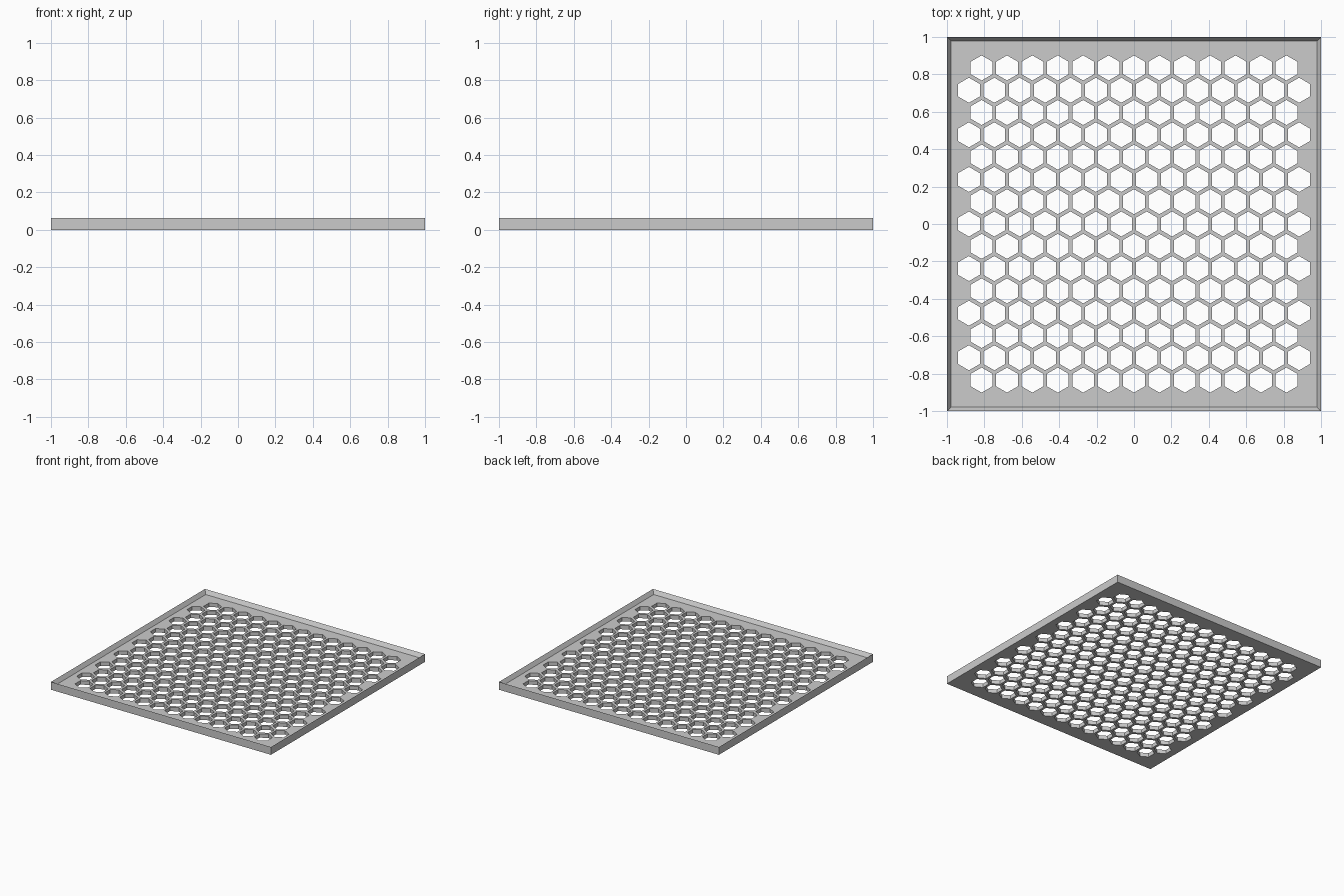
import bpy, bmesh, math
from mathutils import Matrix

HEIGHT, FLOOR, RIM = 0.064, 0.032, 0.03
STEP_X, STEP_Y, HEX_R = 0.1358, 0.1192, 0.067
ROWS = 15

default = bpy.data.objects.get("Cube")
if default:
    bpy.data.objects.remove(default, do_unlink=True)

# Single matte grey
grey = bpy.data.materials.new("light_grey")
grey.use_nodes = True
colour = (0.6, 0.6, 0.6, 1)
grey.diffuse_color = colour
grey.node_tree.nodes["Principled BSDF"].inputs["Base Color"].default_value = colour


def make_object(name, bm):
    mesh = bpy.data.meshes.new(name)
    bm.to_mesh(mesh)
    bm.free()
    mesh.materials.append(grey)
    obj = bpy.data.objects.new(name, mesh)
    bpy.context.collection.objects.link(obj)
    return obj


# Shallow square tray: a slab whose top is inset and sunk to leave a rim
bm = bmesh.new()
bmesh.ops.create_cube(bm, size=2, matrix=Matrix.Translation((0, 0, HEIGHT / 2))
                      @ Matrix.Diagonal((1, 1, HEIGHT / 2, 1)))
bm.normal_update()
top = max(bm.faces, key=lambda f: f.calc_center_median().z)
bmesh.ops.inset_region(bm, faces=[top], thickness=RIM)
bmesh.ops.translate(bm, verts=top.verts, vec=(0, 0, FLOOR - HEIGHT))
tray = make_object("honeycomb_tray", bm)

# Staggered rows of hexagonal prisms, pointing along y
bm = bmesh.new()
turn = Matrix.Rotation(math.radians(30), 4, "Z")
for row in range(ROWS):
    count = 13 + row % 2
    y = (row - (ROWS - 1) / 2) * STEP_Y
    for col in range(count):
        x = (col - (count - 1) / 2) * STEP_X
        bmesh.ops.create_cone(bm, cap_ends=True, segments=6, radius1=HEX_R,
                              radius2=HEX_R, depth=0.3,
                              matrix=Matrix.Translation((x, y, 0)) @ turn)
# Guarantee that a corner, not a flat, points along y
first = list(bm.verts)[:12]
cx = sum(v.co.x for v in first) / 12
cy = sum(v.co.y for v in first) / 12
if max(v.co.y - cy for v in first) < max(v.co.x - cx for v in first):
    for row_verts in [list(bm.verts)[i:i + 12] for i in range(0, len(bm.verts), 12)]:
        centre = sum((v.co for v in row_verts), row_verts[0].co * 0) / 12
        bmesh.ops.rotate(bm, verts=row_verts, cent=centre,
                         matrix=Matrix.Rotation(math.radians(30), 3, "Z"))
cutter = make_object("hole_cutter", bm)
cutter.hide_render = True

# Punch the holes through the floor, then discard the cutter
cut = tray.modifiers.new("holes", "BOOLEAN")
cut.operation = "DIFFERENCE"
cut.solver = "EXACT"
cut.object = cutter
bpy.context.view_layer.objects.active = tray
tray.select_set(True)
bpy.ops.object.modifier_apply(modifier=cut.name)
bpy.data.objects.remove(cutter, do_unlink=True)
